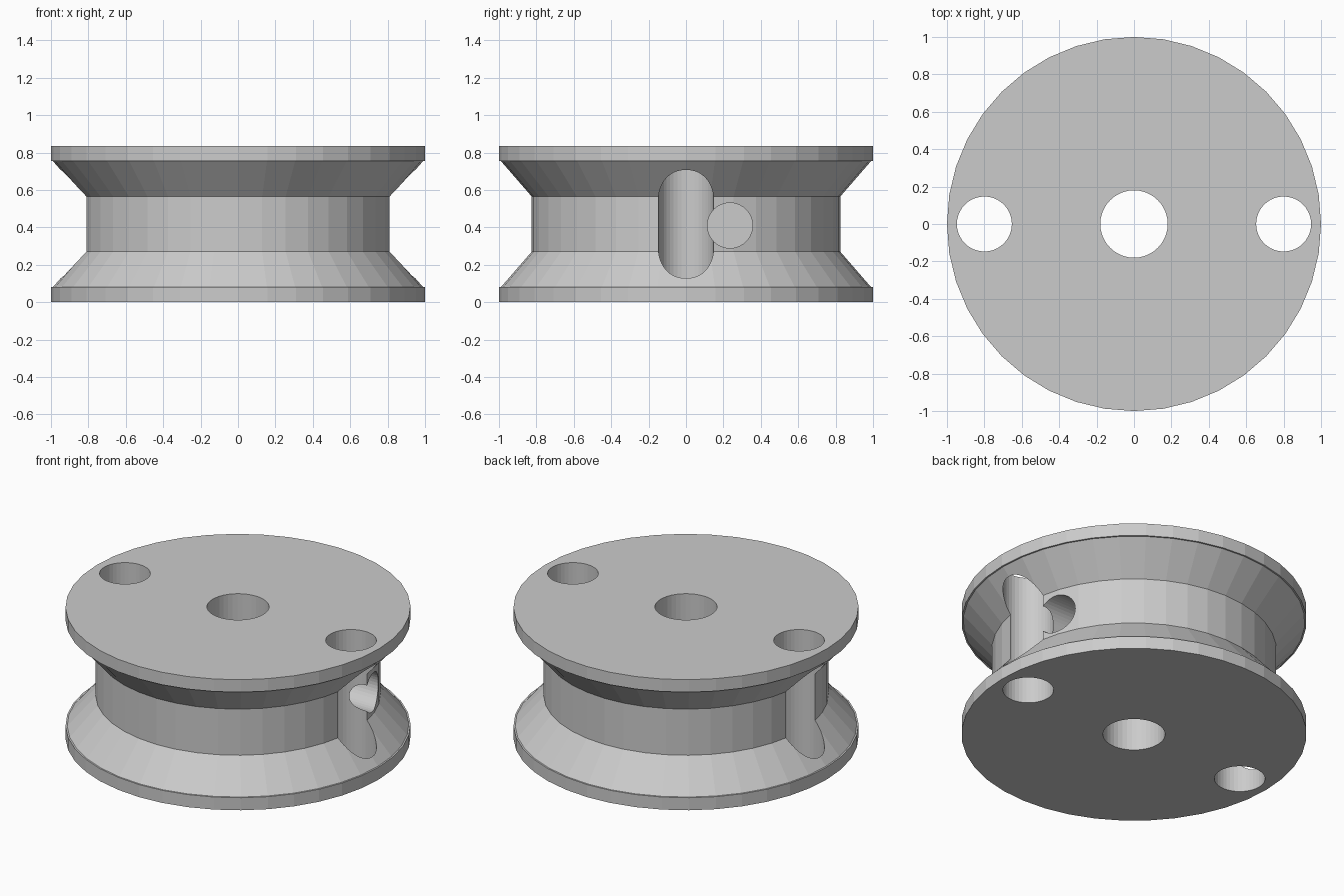
import bpy
import bmesh
import math
from mathutils import Matrix

cube = bpy.data.objects.get("Cube")
if cube:
    bpy.data.objects.remove(cube, do_unlink=True)

SIDES = 40
HEIGHT = 0.835

grey = bpy.data.materials.new("plain_grey")
grey.use_nodes = True
colour = (0.6, 0.6, 0.6, 1.0)
grey.diffuse_color = colour
grey.node_tree.nodes["Principled BSDF"].inputs["Base Color"].default_value = colour


def finish(name, bm):
    bmesh.ops.recalc_face_normals(bm, faces=bm.faces)
    mesh = bpy.data.meshes.new(name)
    bm.to_mesh(mesh)
    bm.free()
    mesh.materials.append(grey)
    obj = bpy.data.objects.new(name, mesh)
    bpy.context.collection.objects.link(obj)
    return obj


def lathe(name, profile):
    """Stack rings of (radius, height) into a closed solid."""
    bm = bmesh.new()
    rings = []
    for r, z in profile:
        angles = [2 * math.pi * i / SIDES for i in range(SIDES)]
        rings.append([bm.verts.new((r * math.cos(a), r * math.sin(a), z)) for a in angles])
    for low, high in zip(rings, rings[1:]):
        for i in range(SIDES):
            j = (i + 1) % SIDES
            bm.faces.new((low[i], low[j], high[j], high[i]))
    bm.faces.new(rings[0][::-1])
    bm.faces.new(rings[-1])
    return finish(name, bm)


def drill(body, name, radius, length, centre, sideways=False):
    """Cut a round hole through the body with a hidden cylinder."""
    bm = bmesh.new()
    turn = Matrix.Rotation(math.pi / 2, 4, "Y") if sideways else Matrix()
    bmesh.ops.create_cone(bm, cap_ends=True, segments=SIDES, radius1=radius,
                          radius2=radius, depth=length,
                          matrix=Matrix.Translation(centre) @ turn)
    cutter = finish(name, bm)
    cutter.hide_render = True
    cutter.hide_viewport = True
    cut = body.modifiers.new(name, "BOOLEAN")
    cut.operation = "DIFFERENCE"
    cut.solver = "EXACT"
    cut.object = cutter


# Spool body: two rims, sloping flanges and a straight neck
half = [(1.0, 0.0), (1.0, 0.08), (0.99, 0.08), (0.825, 0.27)]
spool = lathe("spool_body", half + [(r, HEIGHT - z) for r, z in reversed(half)])

# Axle hole and the two rim holes, which also groove the neck
mid = HEIGHT / 2
drill(spool, "axle_hole_cutter", 0.18, 2, (0, 0, mid))
for side, x in (("left", 0.8), ("right", -0.8)):
    drill(spool, side + "_rim_hole_cutter", 0.147, 2, (x, 0, mid))

# Blind hole in the neck beside the left groove
drill(spool, "neck_hole_cutter", 0.121, 0.8, (0.75, 0.235, 0.41), sideways=True)

# Bake the cuts into the spool mesh and drop the helpers
bpy.context.view_layer.update()
evaluated = spool.evaluated_get(bpy.context.evaluated_depsgraph_get())
baked = bpy.data.meshes.new_from_object(evaluated)
cutters = [m.object for m in spool.modifiers]
spool.modifiers.clear()
spool.data = baked
for cutter in cutters:
    bpy.data.objects.remove(cutter, do_unlink=True)
